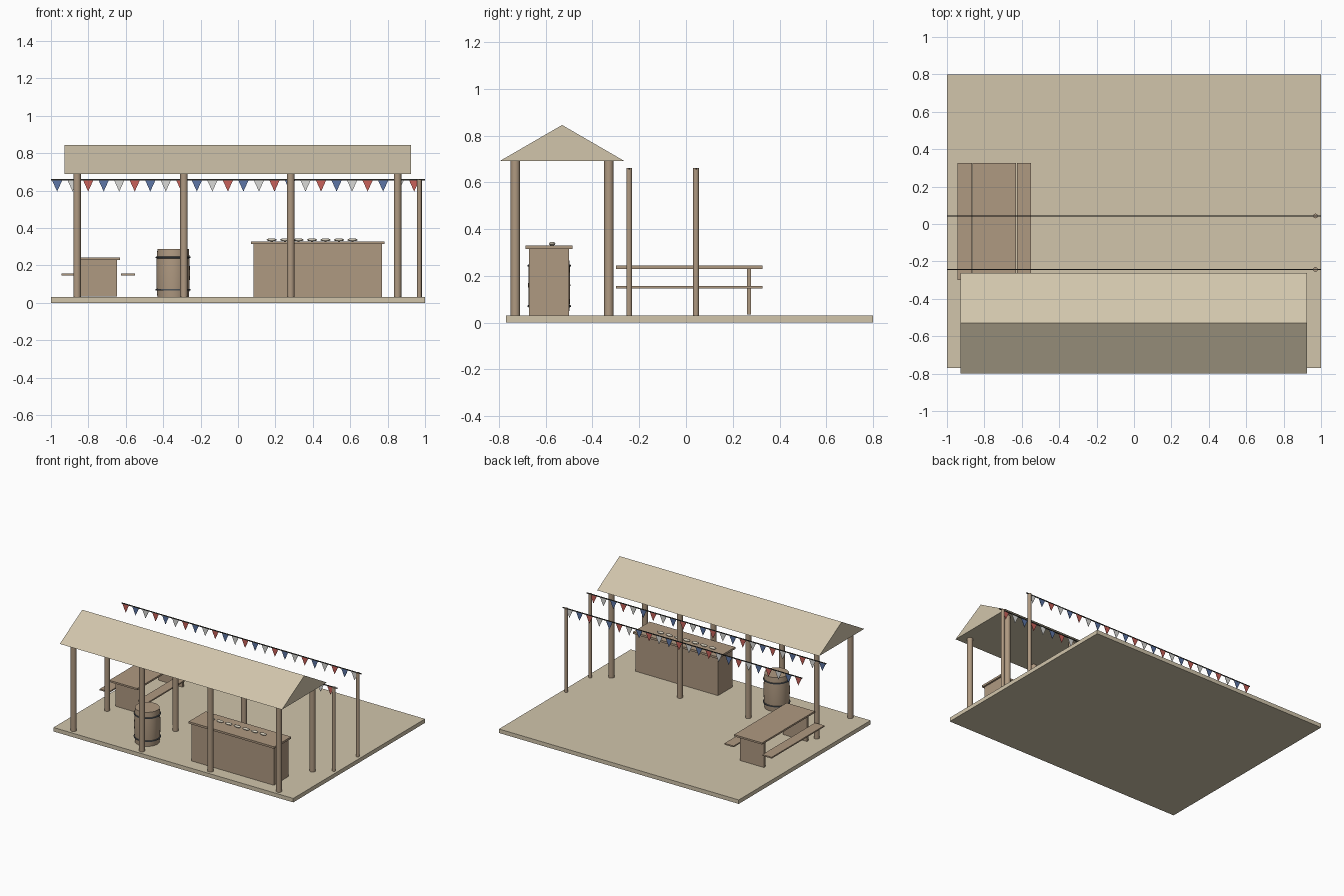
import bpy, bmesh, math
from mathutils import Matrix

cube = bpy.data.objects.get("Cube")
if cube:
    bpy.data.objects.remove(cube, do_unlink=True)


def material(name, r, g, b):
    m = bpy.data.materials.new(name)
    m.use_nodes = True
    m.diffuse_color = (r, g, b, 1)
    bsdf = next(n for n in m.node_tree.nodes if n.type == 'BSDF_PRINCIPLED')
    bsdf.inputs["Base Color"].default_value = (r, g, b, 1)
    bsdf.inputs["Roughness"].default_value = 0.9
    return m


canvas = material("sandy canvas", 0.64, 0.56, 0.41)
wood = material("brown wood", 0.43, 0.32, 0.22)
iron = material("dark iron", 0.08, 0.09, 0.10)
cord = material("dark cord", 0.04, 0.04, 0.035)
bread = material("pale bread", 0.62, 0.57, 0.46)
blue = material("blue cloth", 0.11, 0.18, 0.38)
white = material("white cloth", 0.70, 0.70, 0.68)
red = material("red cloth", 0.58, 0.12, 0.10)


def finish(name, bm, mats, smooth=False):
    bmesh.ops.recalc_face_normals(bm, faces=bm.faces)
    mesh = bpy.data.meshes.new(name)
    bm.to_mesh(mesh)
    bm.free()
    for m in mats:
        mesh.materials.append(m)
    obj = bpy.data.objects.new(name, mesh)
    bpy.context.collection.objects.link(obj)
    if smooth:
        bpy.ops.object.select_all(action='DESELECT')
        obj.select_set(True)
        bpy.context.view_layer.objects.active = obj
        bpy.ops.object.shade_smooth_by_angle(angle=math.radians(40))
    return obj


def box(name, x, y, z, mat):
    """Box from (low, high) pairs."""
    bm = bmesh.new()
    size = [b - a for a, b in (x, y, z)]
    mid = [(a + b) / 2 for a, b in (x, y, z)]
    bmesh.ops.create_cube(bm, size=1, matrix=Matrix.Translation(mid) @ Matrix.Diagonal((*size, 1)))
    return finish(name, bm, [mat])


def lathe(name, x, y, profile, mat, sides=24):
    """Solid of revolution from (radius, height) points, capped at both ends."""
    bm = bmesh.new()
    rings = []
    for r, z in profile:
        angles = [math.tau * i / sides for i in range(sides)]
        rings.append([bm.verts.new((x + r * math.cos(a), y + r * math.sin(a), z)) for a in angles])
    for low, high in zip(rings, rings[1:]):
        for i in range(sides):
            j = (i + 1) % sides
            bm.faces.new((low[i], low[j], high[j], high[i]))
    bm.faces.new(rings[0])
    bm.faces.new(rings[-1])
    return finish(name, bm, [mat], True)


def prism(bm, outline, direction):
    """Extrude a flat outline and return its faces."""
    face = bm.faces.new([bm.verts.new(p) for p in outline])
    new = bmesh.ops.extrude_face_region(bm, geom=[face], use_keep_orig=True)["geom"]
    bmesh.ops.translate(bm, verts=[g for g in new if isinstance(g, bmesh.types.BMVert)], vec=direction)
    return {face} | {f for v in face.verts for f in v.link_faces} | {g for g in new if isinstance(g, bmesh.types.BMFace)}


GROUND = 0.03
box("ground_slab", (-1, 1), (-0.77, 0.80), (0, GROUND), canvas)

# Gabled canopy on eight posts
bm = bmesh.new()
prism(bm, [(-0.928, -0.798, 0.69), (-0.928, -0.262, 0.69), (-0.928, -0.53, 0.845)], (1.853, 0, 0))
finish("canopy_roof", bm, [canvas])
for row, y in (("front", -0.73), ("back", -0.33)):
    for i in range(4):
        lathe(f"canopy_post_{row}_{i + 1}", -0.86 + 0.571 * i, y, [(0.02, GROUND), (0.02, 0.69)], wood)

# Serving counter with loaves
box("counter_body", (0.083, 0.77), (-0.672, -0.50), (GROUND, 0.314), wood)
box("counter_top", (0.07, 0.783), (-0.687, -0.486), (0.314, 0.329), wood)
for i in range(7):
    bm = bmesh.new()
    place = Matrix.Translation((0.18 + 0.072 * i, -0.573, 0.337))
    bmesh.ops.create_uvsphere(bm, u_segments=16, v_segments=10, radius=1,
                              matrix=place @ Matrix.Diagonal((0.027, 0.014, 0.008, 1)))
    finish(f"loaf_{i + 1}", bm, [bread], True)

# Barrel with two hoops
BX, BY = -0.347, -0.585
staves = [(0.084, GROUND), (0.088, 0.08), (0.09, 0.16), (0.088, 0.235), (0.084, 0.287)]
lathe("barrel", BX, BY, staves, wood, 32)
for name, z in (("lower", 0.07), ("upper", 0.243)):
    hoop = [(0.088, z - 0.005), (0.093, z - 0.003), (0.093, z + 0.003), (0.088, z + 0.005)]
    lathe(f"barrel_hoop_{name}", BX, BY, hoop, iron, 32)

# Picnic table with benches
length = (-0.30, 0.327)
box("table_top", (-0.864, -0.63), length, (0.23, 0.243), wood)
for name, x in (("right", (-0.944, -0.866)), ("left", (-0.626, -0.55))):
    box(f"bench_{name}", x, length, (0.146, 0.156), wood)
for name, y in (("front", -0.243), ("back", 0.27)):
    box(f"table_panel_{name}", (-0.845, -0.646), (y - 0.009, y + 0.009), (0.034, 0.23), wood)

# Two bunting lines, each with one pole at its left end
FLAGS, STEP = 24, 0.083
for row, y, shift in (("front", -0.243, 0), ("back", 0.043, 2)):
    lathe(f"bunting_pole_{row}", 0.97, y, [(0.0125, GROUND), (0.0125, 0.66)], wood, 16)
    box(f"bunting_cord_{row}", (-1, 1), (y - 0.003, y + 0.003), (0.655, 0.661), cord)
    bm = bmesh.new()
    for i in range(FLAGS):
        x = -0.967 + STEP * i
        flag = [(x - 0.028, y - 0.001, 0.657), (x + 0.028, y - 0.001, 0.657), (x, y - 0.001, 0.595)]
        for f in prism(bm, flag, (0, 0.002, 0)):
            f.material_index = (i + shift) % 3
    finish(f"bunting_flags_{row}", bm, [blue, white, red])
